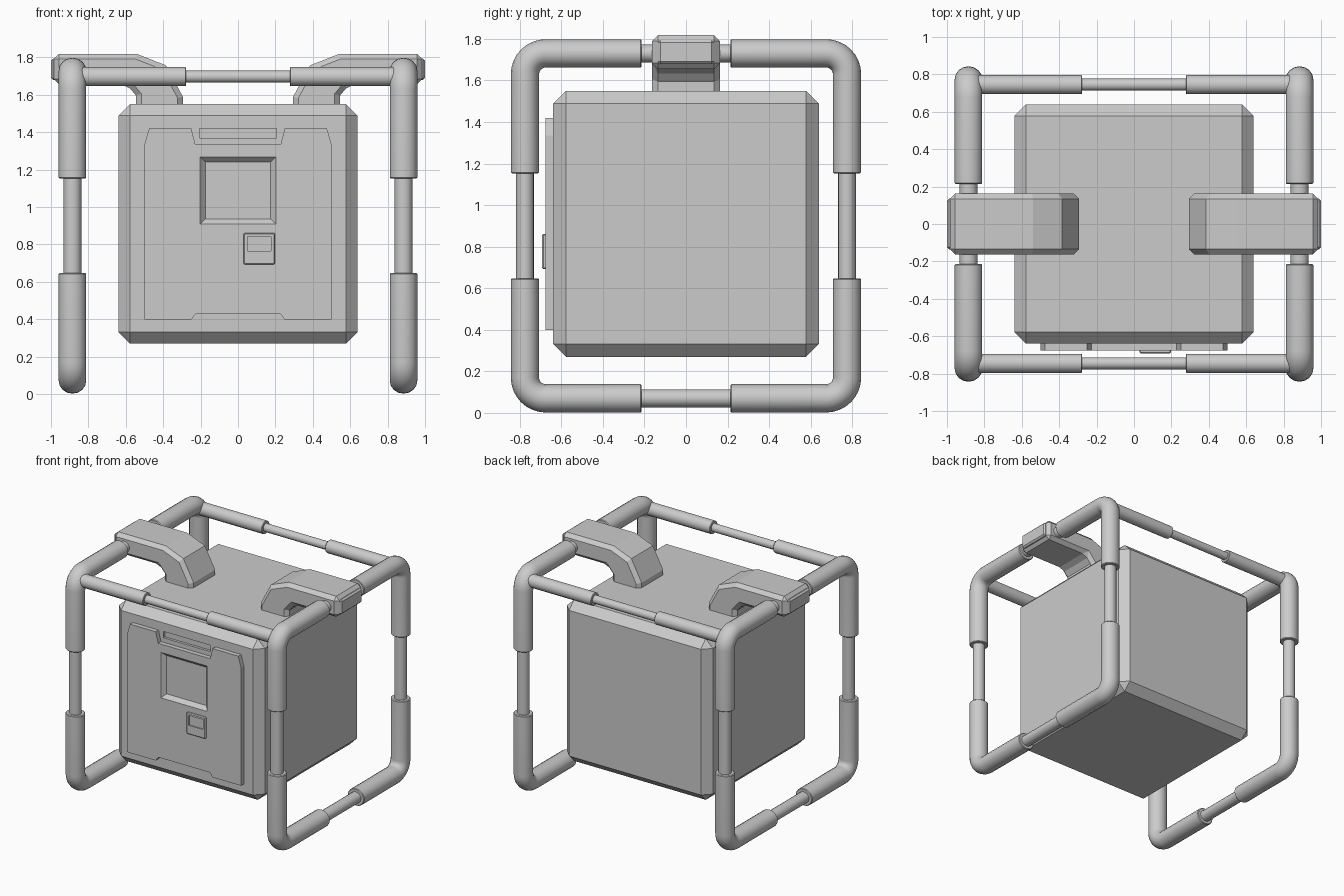
import bpy, bmesh, math

if "Cube" in bpy.data.objects:
    bpy.data.objects.remove(bpy.data.objects["Cube"], do_unlink=True)

GREY = (0.6, 0.6, 0.6, 1.0)
grey = bpy.data.materials.new("plain_grey")
grey.use_nodes = True
grey.diffuse_color = GREY
grey.node_tree.nodes["Principled BSDF"].inputs["Base Color"].default_value = GREY


def bevel_sharp(bm, width, limit):
    edges = [e for e in bm.edges if e.is_manifold
             and e.calc_face_angle(0) > math.radians(limit)]
    bmesh.ops.bevel(bm, geom=edges, offset=width, segments=1,
                    profile=0.5, affect='EDGES', clamp_overlap=True)


def prism(name, outline, y0, y1, bevel=0, limit=50, shrink=0):
    """Extrude an (x, z) outline from y0 to y1; shrink insets the y1 end."""
    bm = bmesh.new()
    cx = sum(p[0] for p in outline) / len(outline)
    cz = sum(p[1] for p in outline) / len(outline)
    near = [bm.verts.new((x, y0, z)) for x, z in outline]
    far = [bm.verts.new((x - math.copysign(shrink, x - cx), y1,
                         z - math.copysign(shrink, z - cz))) for x, z in outline]
    bm.faces.new(near)
    bm.faces.new(far[::-1])
    for i in range(len(outline)):
        j = (i + 1) % len(outline)
        bm.faces.new((near[i], near[j], far[j], far[i]))
    bmesh.ops.recalc_face_normals(bm, faces=bm.faces)
    if bevel:
        bevel_sharp(bm, bevel, limit)
    mesh = bpy.data.meshes.new(name)
    bm.to_mesh(mesh)
    bm.free()
    mesh.materials.append(grey)
    ob = bpy.data.objects.new(name, mesh)
    bpy.context.collection.objects.link(ob)
    return ob


def rect(x0, x1, z0, z1):
    return [(x0, z0), (x1, z0), (x1, z1), (x0, z1)]


def cut_recess(target, outline, y_front, depth, slope=0):
    """Sink a pocket with optionally sloping walls into a front face."""
    cutter = prism("cutter", outline, y_front - 0.002, y_front + depth, shrink=slope)
    cutter.hide_render = True
    mod = target.modifiers.new("recess", 'BOOLEAN')
    mod.operation = 'DIFFERENCE'
    mod.object = cutter
    bpy.context.view_layer.objects.active = target
    bpy.ops.object.modifier_apply(modifier=mod.name)
    bpy.data.objects.remove(cutter, do_unlink=True)


def tube(name, points, radius, x=0, widen=1):
    """Round bar along a path, with slightly chamfered ends."""
    curve = bpy.data.curves.new(name, 'CURVE')
    curve.dimensions = '3D'
    curve.bevel_depth = radius
    curve.bevel_resolution = 6
    curve.use_fill_caps = True
    spline = curve.splines.new('POLY')
    spline.points.add(len(points) - 1)
    for p, co in zip(spline.points, points):
        p.co = (*co, 1)
    ob = bpy.data.objects.new(name, curve)
    bpy.context.collection.objects.link(ob)
    bpy.ops.object.select_all(action='DESELECT')
    ob.select_set(True)
    bpy.context.view_layer.objects.active = ob
    bpy.ops.object.convert(target='MESH')
    ob = bpy.context.view_layer.objects.active
    bm = bmesh.new()
    bm.from_mesh(ob.data)
    bmesh.ops.remove_doubles(bm, verts=bm.verts, dist=0.0001)
    bmesh.ops.recalc_face_normals(bm, faces=bm.faces)
    bevel_sharp(bm, 0.005, 70)
    bm.to_mesh(ob.data)
    bm.free()
    ob.data.materials.clear()
    ob.data.materials.append(grey)
    ob.location.x = x
    ob.scale.x = widen
    bpy.ops.object.shade_smooth_by_angle()
    return ob


# Chamfered main box with a slot near the top of its front
body = prism("body", rect(-0.64, 0.64, 0.27, 1.55), -0.64, 0.64, bevel=0.062)
cut_recess(body, rect(-0.205, 0.205, 1.37, 1.42), -0.64, 0.02)

# Door panel: half outline mirrored, notched at top and bottom
half = [(0.225, 0.43), (0.25, 0.398), (0.5, 0.398), (0.5, 1.335),
        (0.475, 1.42), (0.25, 1.42), (0.228, 1.334)]
door = prism("door_panel", half + [(-x, z) for x, z in reversed(half)], -0.676, -0.63)
cut_recess(door, rect(-0.205, 0.205, 0.906, 1.27), -0.676, 0.03, slope=0.03)

# Latch with a small window pocket
latch = prism("latch", rect(0.03, 0.198, 0.692, 0.862), -0.692, -0.66, bevel=0.006)
cut_recess(latch, rect(0.05, 0.176, 0.764, 0.842), -0.692, 0.01)

# Two tube rings, joined to the box by bent arms
MID, HALF_Y, HALF_Z, BEND = 0.9, 0.775, 0.83, 0.1
arm_outline = [(0.985, 1.655), (0.985, 1.818), (0.54, 1.818), (0.385, 1.757),
               (0.295, 1.59), (0.295, 1.52), (0.545, 1.52), (0.545, 1.595),
               (0.595, 1.655)]
for side, s in (("left", 1), ("right", -1)):
    ring_x = 0.885 * s
    for sy, depth_name in ((-1, "front"), (1, "back")):
        for sz, height_name in ((-1, "lower"), (1, "upper")):
            path = [(0, 0.213, HALF_Z)]
            for i in range(9):
                a = math.pi / 2 * (1 - i / 8)
                path.append((0, HALF_Y - BEND + BEND * math.cos(a),
                             HALF_Z - BEND + BEND * math.sin(a)))
            path.append((0, HALF_Y, 0.253))
            tube(f"{side}_{depth_name}_{height_name}_corner",
                 [(0, y * sy, MID + z * sz) for _, y, z in path], 0.068, ring_x, 1.08)
        tube(f"{side}_{depth_name}_post",
             [(0, HALF_Y * sy, MID - 0.3), (0, HALF_Y * sy, MID + 0.3)],
             0.0435, ring_x, 1.08)
        # Thick sleeve of the cross bar
        tube(f"{side}_{depth_name}_bar_sleeve",
             [(0.277 * s, 0.745 * sy, 1.697), (0.87 * s, 0.745 * sy, 1.697)], 0.051)
    for sz, height_name in ((-1, "lower"), (1, "upper")):
        z = MID + HALF_Z * sz
        tube(f"{side}_{height_name}_rail", [(0, -0.26, z), (0, 0.26, z)],
             0.0435, ring_x, 1.08)

    prism(f"{side}_arm", [(x * s, z) for x, z in arm_outline], -0.163, 0.163, bevel=0.028)
    prism(f"{side}_arm_cap", rect(0.95 * s, 1.0 * s, 1.678, 1.794), -0.135, 0.135, bevel=0.012)

# Thin cross bars at front and back
for sy, depth_name in ((-1, "front"), (1, "back")):
    tube(f"{depth_name}_cross_bar",
         [(-0.32, 0.745 * sy, 1.697), (0.32, 0.745 * sy, 1.697)], 0.032)
